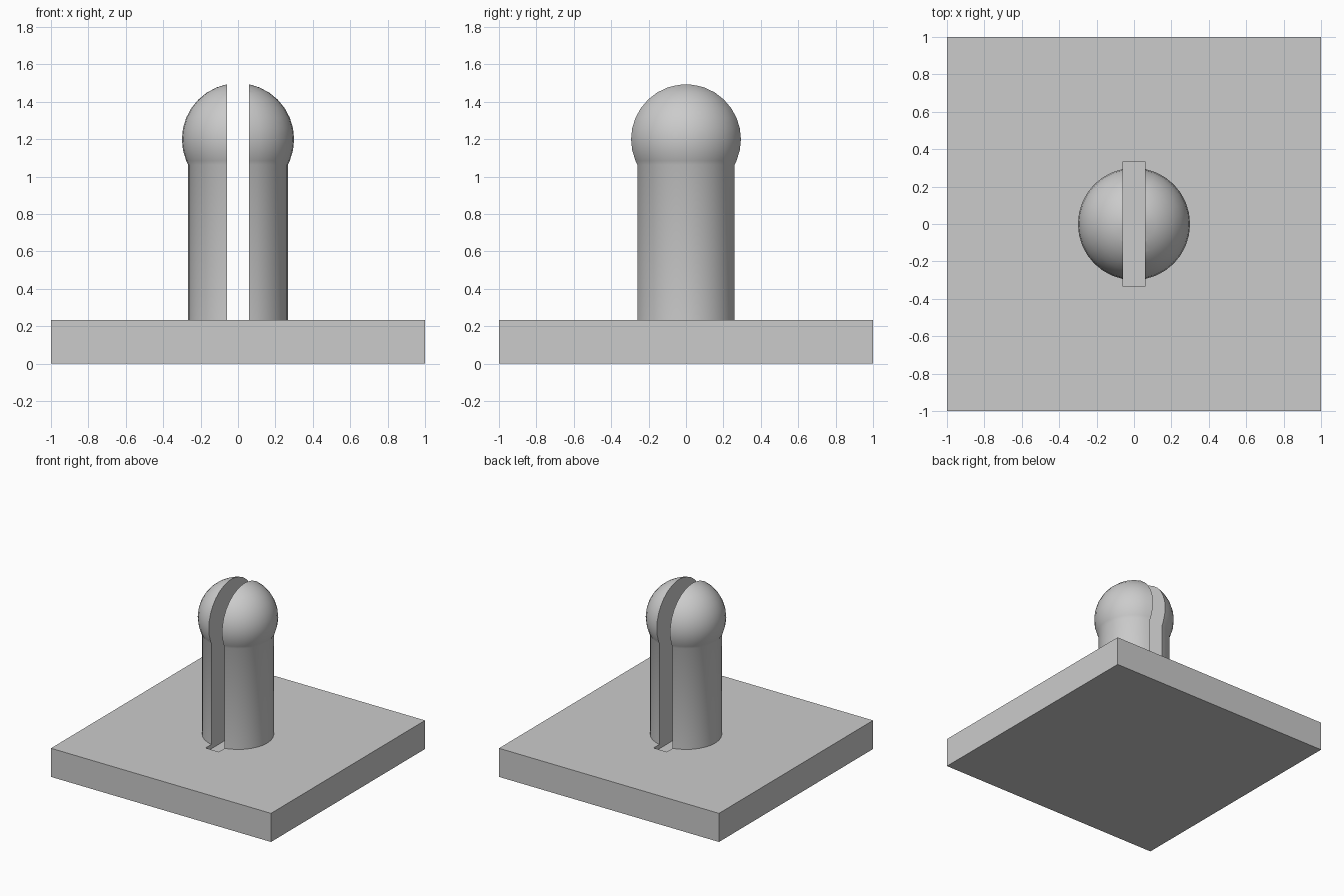
import bpy, bmesh
from math import sin, cos, pi, radians, sqrt
from mathutils import Matrix

cube = bpy.data.objects.get("Cube")
if cube:
    bpy.data.objects.remove(cube, do_unlink=True)

TOP = 0.235           # plate thickness
R_POST, R_BALL, Z_BALL = 0.267, 0.3, 1.2
SEG = 32

grey = bpy.data.materials.new("plain grey")
grey.use_nodes = True
colour = (0.6, 0.6, 0.6, 1)
grey.diffuse_color = colour
grey.node_tree.nodes["Principled BSDF"].inputs["Base Color"].default_value = colour


def add_object(name, bm):
    bmesh.ops.recalc_face_normals(bm, faces=bm.faces)
    mesh = bpy.data.meshes.new(name)
    bm.to_mesh(mesh)
    bm.free()
    mesh.materials.append(grey)
    obj = bpy.data.objects.new(name, mesh)
    bpy.context.collection.objects.link(obj)
    return obj


def box(name, size, bottom):
    bm = bmesh.new()
    place = Matrix.Translation((0, 0, bottom + size[2] / 2)) @ Matrix.Diagonal((*size, 1))
    bmesh.ops.create_cube(bm, size=1, matrix=place)
    return add_object(name, bm)


def lathe(name, profile):
    bm = bmesh.new()
    verts = [bm.verts.new((r, 0, z)) for r, z in profile]
    edges = [bm.edges.new(pair) for pair in zip(verts, verts[1:])]
    bmesh.ops.spin(bm, geom=verts + edges, cent=(0, 0, 0), axis=(0, 0, 1),
                   angle=2 * pi, steps=SEG, use_merge=True)
    bmesh.ops.remove_doubles(bm, verts=bm.verts, dist=0.0001)
    return add_object(name, bm)


def cut(obj, cutter):
    mod = obj.modifiers.new("slot", "BOOLEAN")
    mod.operation = "DIFFERENCE"
    mod.solver = "EXACT"
    mod.object = cutter
    bpy.context.view_layer.objects.active = obj
    bpy.ops.object.modifier_apply(modifier=mod.name)


# Square plate and round-headed post
plate = box("base_plate", (2, 2, TOP), 0)
neck = Z_BALL - sqrt(R_BALL ** 2 - R_POST ** 2)
angles = [-pi / 2 + pi * i / 16 for i in range(17)]
ball = [(R_BALL * cos(a), Z_BALL + R_BALL * sin(a)) for a in angles]
profile = [(0, TOP), (R_POST, TOP), (R_POST, neck)]
profile += [(max(r, 0), z) for r, z in ball if z > neck + 0.01]
post = lathe("split_post", profile)

# Slot through the post and a little into the plate
cutter = box("slot_cutter", (0.12, 0.67, 1.6), TOP - 0.035)
cutter.hide_render = True
for part in (plate, post):
    cut(part, cutter)
bpy.data.objects.remove(cutter, do_unlink=True)

# Smooth round surfaces with sharp slot edges
bpy.ops.object.select_all(action="DESELECT")
post.select_set(True)
bpy.context.view_layer.objects.active = post
bpy.ops.object.shade_smooth_by_angle(angle=radians(30))
